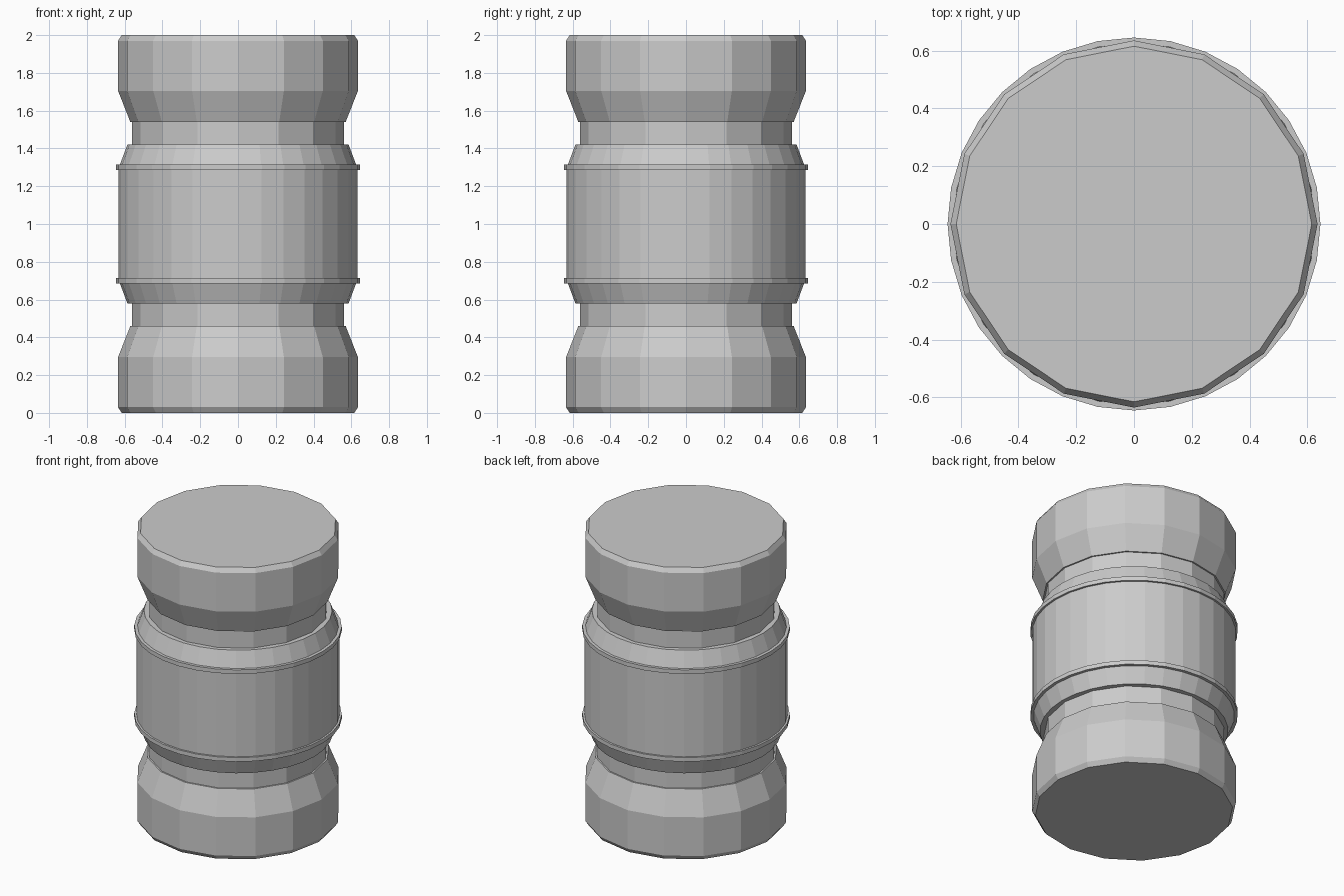
import bpy, bmesh
from math import cos, sin, pi

if "Cube" in bpy.data.objects:
    bpy.data.objects.remove(bpy.data.objects["Cube"])


def lathe(name, profile, sides):
    """Revolve an open (radius, z) profile into a flat-faced solid with capped ends."""
    bm = bmesh.new()
    rings = [[bm.verts.new((r * cos(2 * pi * i / sides), r * sin(2 * pi * i / sides), z))
              for i in range(sides)] for r, z in profile]
    for a, b in zip(rings, rings[1:]):
        for i in range(sides):
            j = (i + 1) % sides
            bm.faces.new((a[i], a[j], b[j], b[i]))
    bm.faces.new(rings[0][::-1])
    bm.faces.new(rings[-1])
    bmesh.ops.recalc_face_normals(bm, faces=bm.faces)
    mesh = bpy.data.meshes.new(name)
    bm.to_mesh(mesh)
    bm.free()
    obj = bpy.data.objects.new(name, mesh)
    bpy.context.collection.objects.link(obj)
    return obj


def symmetric(lower):
    """Complete a lower-half profile by mirroring it about z = 1."""
    return lower + [(r, 2 - z) for r, z in reversed(lower)]


# Inner spool: bevelled ends, tapers and recessed necks
lathe("spool_core", symmetric([
    (0.615, 0.0), (0.635, 0.03), (0.635, 0.295), (0.57, 0.46), (0.56, 0.46)]), 16)

# Outer sleeve: tapered collars, raised bands and straight barrel
lathe("centre_sleeve", symmetric([
    (0.585, 0.578), (0.625, 0.685), (0.645, 0.685), (0.645, 0.713), (0.632, 0.713)]), 32)
